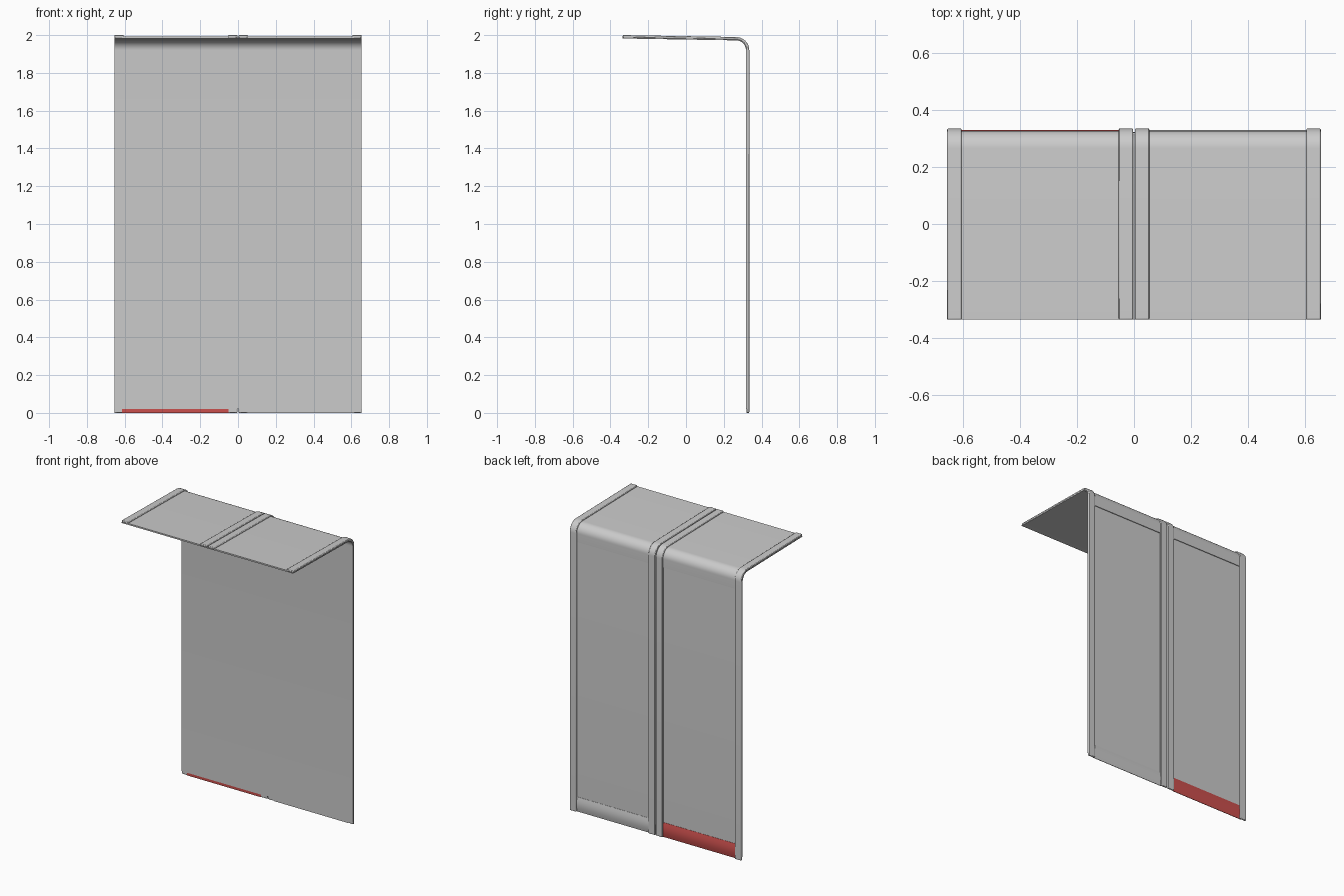
import bpy, bmesh
from math import sin, cos, pi, radians

cube = bpy.data.objects.get("Cube")
if cube:
    bpy.data.objects.remove(cube, do_unlink=True)


def material(name, rgb):
    m = bpy.data.materials.new(name)
    m.use_nodes = True
    m.diffuse_color = (*rgb, 1)
    m.node_tree.nodes["Principled BSDF"].inputs["Base Color"].default_value = (*rgb, 1)
    return m


grey = material("light_grey", (0.6, 0.6, 0.6))
red = material("red", (0.6, 0.08, 0.075))

BACK, TIP, RADIUS, BEND_Z = 0.335, -0.335, 0.07, 1.92


def bent_path(inset, bottom):
    """Side line rising up the back, round the bend and out to the front tip."""
    r = RADIUS - inset
    arc = [(BACK - RADIUS + r * cos(a), BEND_Z + r * sin(a))
           for a in (i * pi / 24 for i in range(13))]
    return [(BACK - inset, bottom)] + arc + [(TIP, 2 - inset)]


def extrude_profile(name, x0, x1, outer, inner, mat, bevel=0):
    """Strip between two matching (y, z) lines, spanning x0 to x1."""
    bm = bmesh.new()
    rings = []
    for o, i in zip(outer, inner):
        rings.append([bm.verts.new((x, *p)) for x, p in
                      ((x0, o), (x1, o), (x1, i), (x0, i))])
    for a, b in zip(rings, rings[1:]):
        for k in range(4):
            n = (k + 1) % 4
            bm.faces.new((a[k], a[n], b[n], b[k]))
    bm.faces.new(rings[0])
    bm.faces.new(rings[-1])
    bmesh.ops.recalc_face_normals(bm, faces=bm.faces)
    mesh = bpy.data.meshes.new(name)
    bm.to_mesh(mesh)
    bm.free()
    ob = bpy.data.objects.new(name, mesh)
    bpy.context.collection.objects.link(ob)
    mesh.materials.append(mat)
    if bevel:
        mod = ob.modifiers.new("soft_edges", 'BEVEL')
        mod.width = bevel
        mod.segments = 2
        mod.limit_method = 'ANGLE'
        mod.angle_limit = radians(50)
    bpy.ops.object.select_all(action='DESELECT')
    ob.select_set(True)
    bpy.context.view_layer.objects.active = ob
    bpy.ops.object.shade_smooth_by_angle(angle=radians(35))
    return ob


def bent_strip(name, x0, x1, outer, inner, bottom, bevel=0):
    return extrude_profile(name, x0, x1, bent_path(outer, bottom),
                           bent_path(inner, bottom), grey, bevel)


# Continuous inner sheet
bent_strip("curtain_sheet", -0.655, 0.655, 0.013, 0.018, 0.02)

for side, s, bar_mat in (("left", 1, grey), ("right", -1, red)):
    # Raised guide rails
    for part, a, b in (("outer_rail", 0.605, 0.655), ("centre_rail", 0.003, 0.054)):
        x0, x1 = sorted((s * a, s * b))
        bent_strip(f"{side}_{part}", x0, x1, 0, 0.0135, 0, 0.004)
    # Cover skin over the top and bend
    x0, x1 = sorted((s * 0.05, s * 0.615))
    bent_strip(f"{side}_top_cover", x0, x1, 0.008, 0.0135, 1.86)
    # Rounded bottom bar
    steps = [i / 8 for i in range(9)]
    outer = [(BACK - 0.0115 + 0.007 * sin(pi * t), 0.1 * t) for t in steps]
    inner = [(BACK - 0.0145, 0.1 * t) for t in steps]
    extrude_profile(f"{side}_bottom_bar", x0, x1, outer, inner, bar_mat)
